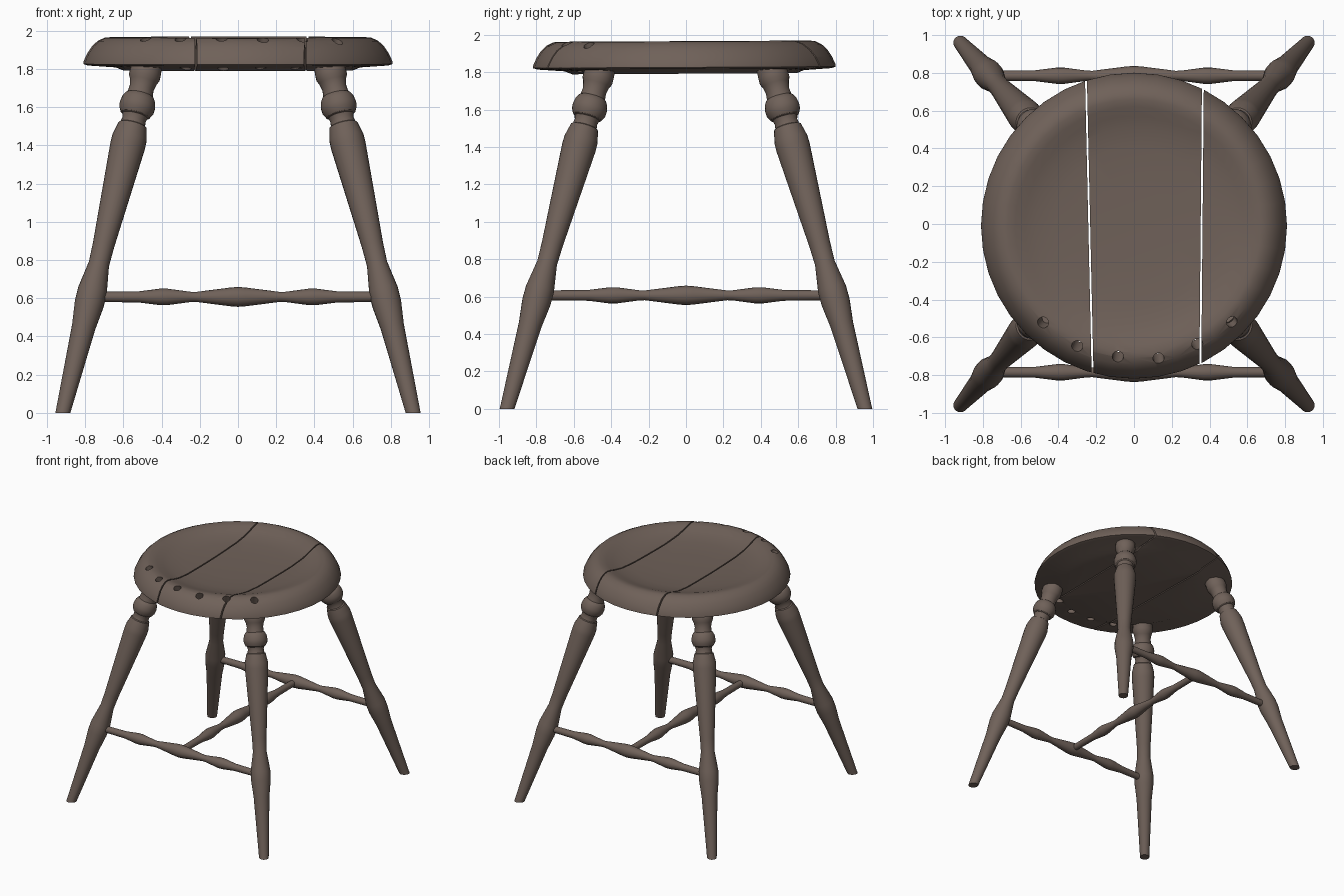
import bpy, bmesh, math
from mathutils import Vector, Matrix

cube = bpy.data.objects.get("Cube")
if cube:
    bpy.data.objects.remove(cube)

wood = bpy.data.materials.new("brown_wood")
wood.use_nodes = True
wood.diffuse_color = (0.16, 0.12, 0.10, 1)
wood.node_tree.nodes["Principled BSDF"].inputs["Base Color"].default_value = wood.diffuse_color


def lathe(profile, sides):
    """Closed solid turned around z from (radius, height) points, bottom to top."""
    bm = bmesh.new()
    rings = []
    for r, z in profile:
        if r == 0:
            rings.append([bm.verts.new((0, 0, z))] * sides)
        else:
            rings.append([bm.verts.new((r * math.cos(a), r * math.sin(a), z))
                          for a in (math.tau * i / sides for i in range(sides))])
    for low, high in zip(rings, rings[1:]):
        for i in range(sides):
            j = (i + 1) % sides
            corners = dict.fromkeys((low[i], low[j], high[j], high[i]))
            bm.faces.new(list(corners))
    return bm


def cut(bm, point, normal):
    """Remove everything on the normal's side of a plane and cap the cut."""
    geom = bm.verts[:] + bm.edges[:] + bm.faces[:]
    bmesh.ops.bisect_plane(bm, geom=geom, plane_co=point, plane_no=normal, clear_outer=True)
    bmesh.ops.holes_fill(bm, edges=[e for e in bm.edges if e.is_boundary], sides=0)


def make_object(name, bm):
    bmesh.ops.recalc_face_normals(bm, faces=bm.faces[:])
    mesh = bpy.data.meshes.new(name)
    bm.to_mesh(mesh)
    bm.free()
    mesh.materials.append(wood)
    obj = bpy.data.objects.new(name, mesh)
    bpy.context.collection.objects.link(obj)
    return obj


def smooth(obj, degrees=32):
    bpy.ops.object.select_all(action="DESELECT")
    obj.select_set(True)
    bpy.context.view_layer.objects.active = obj
    bpy.ops.object.shade_smooth_by_angle(angle=math.radians(degrees))


def aim(start, end):
    """Matrix that lays the z axis from start towards end."""
    turn = (Vector(end) - Vector(start)).to_track_quat("Z", "Y").to_matrix().to_4x4()
    return Matrix.Translation(start) @ turn


# Splayed turned legs, trimmed flat on the floor
leg_profile = [(0, -.06), (.037, -.06), (.038, 0), (.062, .45), (.077, .57), (.077, .64),
               (.054, .78), (.057, .88), (.092, 1.40), (.091, 1.44), (.075, 1.505),
               (.066, 1.51), (.062, 1.535), (.068, 1.555), (.078, 1.56), (.092, 1.585),
               (.094, 1.61), (.088, 1.64), (.076, 1.66), (.068, 1.665), (.064, 1.70),
               (.072, 1.735), (.082, 1.755), (.082, 1.78), (.078, 1.84), (0, 1.84)]
for y_name, sy in (("front", -1), ("back", 1)):
    for x_name, sx in (("left", 1), ("right", -1)):
        foot, head = Vector((.917 * sx, .957 * sy, 0)), Vector((.48 * sx, .462 * sy, 1.8))
        stretch = (head - foot).length / 1.8
        bm = lathe([(r, z * stretch) for r, z in leg_profile], 24)
        bm.transform(aim(foot, head))
        cut(bm, (0, 0, 0), (0, 0, -1))
        smooth(make_object(f"{y_name}_{x_name}_leg", bm))

# Three turned stretchers forming an H
half = [(.052, 0), (.049, .04), (.026, .22), (.027, .25), (.043, .37), (.043, .41),
        (.029, .52), (.026, .78)]
bar_profile = ([(0, -.78)] + [(r, -z) for r, z in reversed(half)] + half[1:] + [(0, .78)])
for name, centre, axis in (("front_stretcher", (0, -.785, .607), (1, 0, 0)),
                           ("back_stretcher", (0, .785, .607), (1, 0, 0)),
                           ("middle_stretcher", (0, 0, .607), (0, 1, 0))):
    bm = lathe(bar_profile, 16)
    bm.transform(aim(centre, Vector(centre) + Vector(axis)))
    smooth(make_object(name, bm))

# Slanted spindle holes along the front rim
bm = bmesh.new()
for x, y in ((-.48, -.52), (-.30, -.645), (-.085, -.70), (.13, -.71), (.335, -.635), (.52, -.52)):
    top = Vector((x, y, 1.95))
    low = Vector((x * .89, y * .89, 1.75))
    bmesh.ops.create_cone(bm, cap_ends=True, segments=16, radius1=.03, radius2=.03, depth=.6,
                          matrix=aim((top + low) / 2, top))
drill = make_object("hole_cutter", bm)
drill.hide_render = True

# Dished round seat, sawn into three boards with narrow gaps
seat_profile = [(0, 1.792), (.60, 1.792), (.64, 1.808), (.785, 1.818), (.81, 1.826), (.808, 1.84),
                (.79, 1.88), (.765, 1.918), (.735, 1.946), (.70, 1.963), (.67, 1.966),
                (.63, 1.957), (.58, 1.94), (.52, 1.924), (.42, 1.911), (.22, 1.904), (0, 1.902)]
seams = [((-.237, 0, 0), Vector((1, .0224, 0)).normalized()),
         ((.358, 0, 0), Vector((1, -.009, 0)).normalized())]
gap = .005
for i, name in enumerate(("right_seat_board", "middle_seat_board", "left_seat_board")):
    bm = lathe(seat_profile, 40)
    bm.transform(Matrix.Shear("XY", 4, (0, 0)) @ Matrix.Rotation(.005, 4, "X"))
    if i > 0:
        point, normal = seams[i - 1]
        cut(bm, Vector(point) + normal * gap, -normal)
    if i < 2:
        point, normal = seams[i]
        cut(bm, Vector(point) - normal * gap, normal)
    board = make_object(name, bm)
    drilling = board.modifiers.new("holes", "BOOLEAN")
    drilling.operation, drilling.solver, drilling.object = "DIFFERENCE", "EXACT", drill
    bpy.context.view_layer.objects.active = board
    bpy.ops.object.modifier_apply(modifier=drilling.name)
    smooth(board)

bpy.data.objects.remove(drill)
